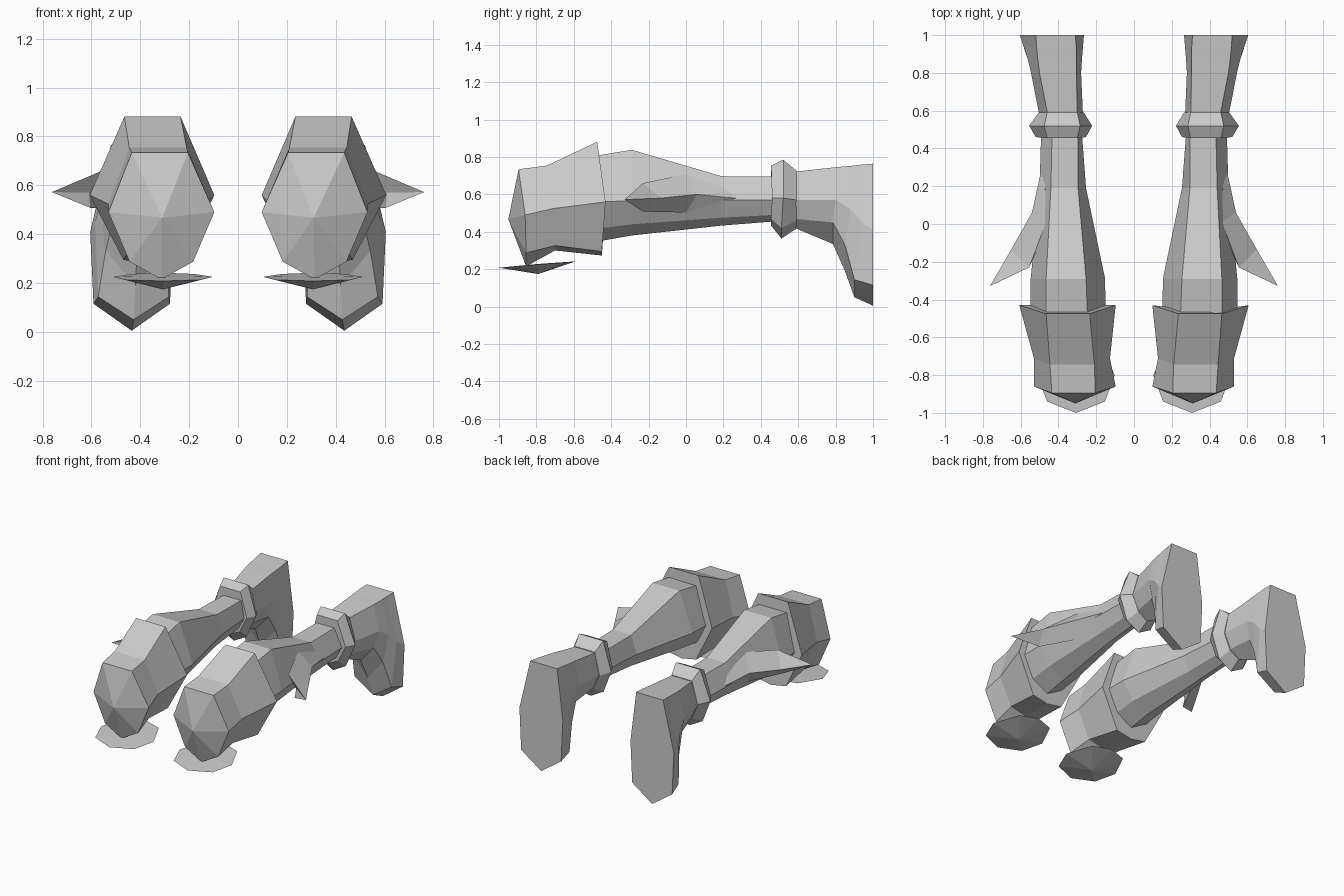
import bpy, bmesh

def make_object(name, bm):
    """Turn a bmesh into a flat shaded object mirrored across x = 0."""
    bmesh.ops.recalc_face_normals(bm, faces=bm.faces)
    mesh = bpy.data.meshes.new(name)
    bm.to_mesh(mesh)
    bm.free()
    obj = bpy.data.objects.new(name, mesh)
    bpy.context.collection.objects.link(obj)
    mirror = obj.modifiers.new("Mirror", 'MIRROR')
    mirror.use_mirror_merge = False

def section(y_top, y_mid, y_low, x_in, x_out, t_in, t_out,
            z_top, z_mid, z_low, z_bot, inset=0.2):
    """Seven sided limb cross-section."""
    d = (x_out - x_in) * inset
    return [(t_in, y_top, z_top), (t_out, y_top, z_top), (x_out, y_mid, z_mid),
            (x_out - d, y_low, z_low), ((x_in + x_out) / 2, y_low, z_bot),
            (x_in + d, y_low, z_low), (x_in, y_mid, z_mid)]

def loft(name, rings, start=None, end=None):
    """Skin rings of points; close each end with a point or a flat face."""
    bm = bmesh.new()
    loops = [[bm.verts.new(p) for p in ring] for ring in rings]
    n = len(loops[0])
    for a, b in zip(loops, loops[1:]):
        for i in range(n):
            j = (i + 1) % n
            bm.faces.new((a[i], a[j], b[j], b[i]))
    for loop, tip in ((loops[0], start), (loops[-1], end)):
        if tip:
            v = bm.verts.new(tip)
            for i in range(n):
                bm.faces.new((loop[i], loop[(i + 1) % n], v))
        else:
            bm.faces.new(loop)
    make_object(name, bm)

# Flared front cuff with a faceted rounded front
loft("front_cuff", [
    section(-.895, -.86, -.855, .097, .53, .205, .435, .734, .49, .287, .215),
    section(-.743, -.71, -.70, .127, .53, .21, .445, .754, .524, .326, .30),
    section(-.475, -.43, -.45, .097, .607, .235, .465, .881, .56, .295, .273, .27),
], start=(.31, -.95, .467))

# Tapering forearm
loft("forearm", [
    section(-.52, -.52, -.52, .15, .55, .245, .465, .80, .56, .41, .34),
    section(-.29, -.29, -.29, .153, .547, .254, .465, .838, .565, .44, .38),
    section(.19, .19, .19, .254, .50, .296, .44, .697, .57, .475, .433),
    section(.47, .47, .47, .275, .492, .296, .434, .695, .57, .49, .455),
])

# Raised wrist band
loft("band", [
    section(.455, .46, .455, .254, .52, .30, .46, .754, .58, .47, .433),
    section(.52, .52, .51, .222, .555, .285, .475, .785, .58, .42, .364),
    section(.59, .59, .59, .265, .505, .30, .46, .727, .57, .46, .417),
])

# Upper part bending downward to a flat end
loft("upper_limb", [
    section(.57, .57, .57, .27, .50, .30, .455, .72, .57, .47, .425),
    section(.80, .80, .785, .28, .545, .305, .50, .745, .57, .45, .335, .12),
    section(.88, .88, .85, .275, .565, .305, .51, .752, .52, .33, .19, .08),
    section(.93, .94, .90, .27, .585, .305, .515, .758, .45, .144, .05, .04),
    section(1, 1, 1, .265, .605, .31, .52, .764, .41, .115, .005, .04),
])

# Swept spike on the outer side of the forearm
loft("side_fin", [
    [(.465, .01, .71), (.54, .06, .60), (.485, 0, .503), (.46, -.03, .60)],
    [(.555, -.23, .66), (.65, -.135, .58), (.605, -.23, .508), (.61, -.22, .57)],
], start=(.475, .36, .57), end=(.762, -.328, .572))

# Shallow faceted disc under the cuff
half = [(.307, -1, .208), (.46, -.94, .213), (.512, -.80, .225),
        (.435, -.63, .237), (.307, -.59, .242)]
rim = half + [(.614 - x, y, z) for x, y, z in half[3:0:-1]]
loft("lower_disc", [rim], start=(.307, -.79, .174), end=(.307, -.79, .228))
